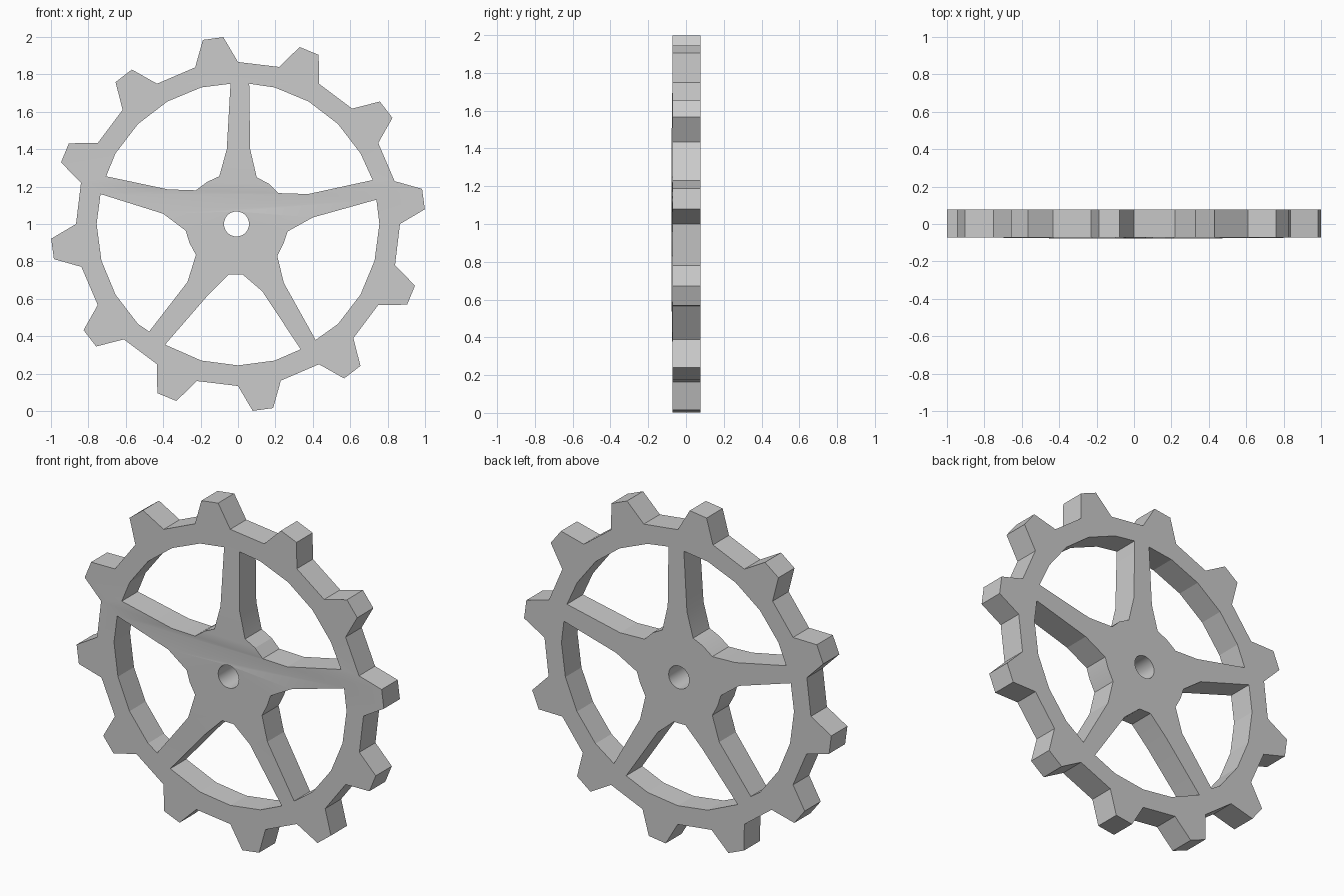
import bpy, bmesh
from math import radians, degrees, atan2, cos, sin, ceil, hypot

if "Cube" in bpy.data.objects:
    bpy.data.objects.remove(bpy.data.objects["Cube"])

FRONT, BACK, HUB_FRONT = -0.072, 0.077, -0.077


def polar(r, deg):
    return (r * cos(radians(deg)), r * sin(radians(deg)))


# Toothed outline: 12 repeats of two root points and two tip points
outline = []
for i in range(12):
    a = 90 - 30 * i
    outline += [polar(0.866, a), polar(0.868, a - 14.7),
                polar(1.002, a - 19.2), polar(1.002, a - 25.5)]

# Hub and spoke edges of the five windows, each clockwise from rim end to rim end
hub_edges = [
    [(.06, .75), (.065, .40), (.10, .25), (.165, .215), (.215, .165), (.375, .16), (.72, .235)],
    [(.74, .13), (.40, .035), (.265, -.04), (.245, -.10), (.21, -.17), (.245, -.315), (.415, -.62)],
    [(.335, -.67), (.13, -.36), (.025, -.27), (-.05, -.27), (-.16, -.38), (-.39, -.645)],
    [(-.475, -.575), (-.27, -.31), (-.225, -.165), (-.26, -.10), (-.28, -.035), (-.40, .055), (-.735, .16)],
    [(-.705, .255), (-.375, .185), (-.225, .18), (-.165, .225), (-.10, .255), (-.06, .40), (-.04, .75)],
]


def window(edge):
    # Close the window along the 24-sided inside of the rim
    start = degrees(atan2(edge[0][1], edge[0][0]))
    end = degrees(atan2(edge[-1][1], edge[-1][0]))
    if end > start:
        end -= 360
    a, pts = ceil(end / 15) * 15, list(edge)
    while a < start:
        if min(a - end, start - a) > 2:
            pts.append(polar(0.756, a))
        a += 15
    return pts


# Axle hole
hole = [(x - 0.008, y) for x, y in (polar(0.067, i * 11.25) for i in range(32))]

# Fill the outline with its cut-outs and give it thickness
curve = bpy.data.curves.new("gear_wheel", 'CURVE')
curve.dimensions = '2D'
curve.fill_mode = 'BOTH'
curve.extrude = 0.0745
for pts in [outline, hole] + [window(e) for e in hub_edges]:
    s = curve.splines.new('POLY')
    s.points.add(len(pts) - 1)
    for p, (x, y) in zip(s.points, pts):
        p.co = (x, y, 0, 1)
    s.use_cyclic_u = True
gear = bpy.data.objects.new("gear_wheel", curve)
bpy.context.collection.objects.link(gear)
bpy.context.view_layer.objects.active = gear
gear.select_set(True)
bpy.ops.object.convert(target='MESH')
gear = bpy.context.object

# Stand the wheel upright, with the hub very slightly proud at the front
bm = bmesh.new()
bm.from_mesh(gear.data)
bmesh.ops.remove_doubles(bm, verts=bm.verts, dist=1e-4)
for v in bm.verts:
    x, y, z = v.co
    front = HUB_FRONT if hypot(x, y) < 0.43 else FRONT
    v.co = (x, front if z > 0 else BACK, y + 1.0)
bmesh.ops.recalc_face_normals(bm, faces=bm.faces)
bm.to_mesh(gear.data)
bm.free()
bpy.ops.object.shade_smooth_by_angle(angle=radians(13))
